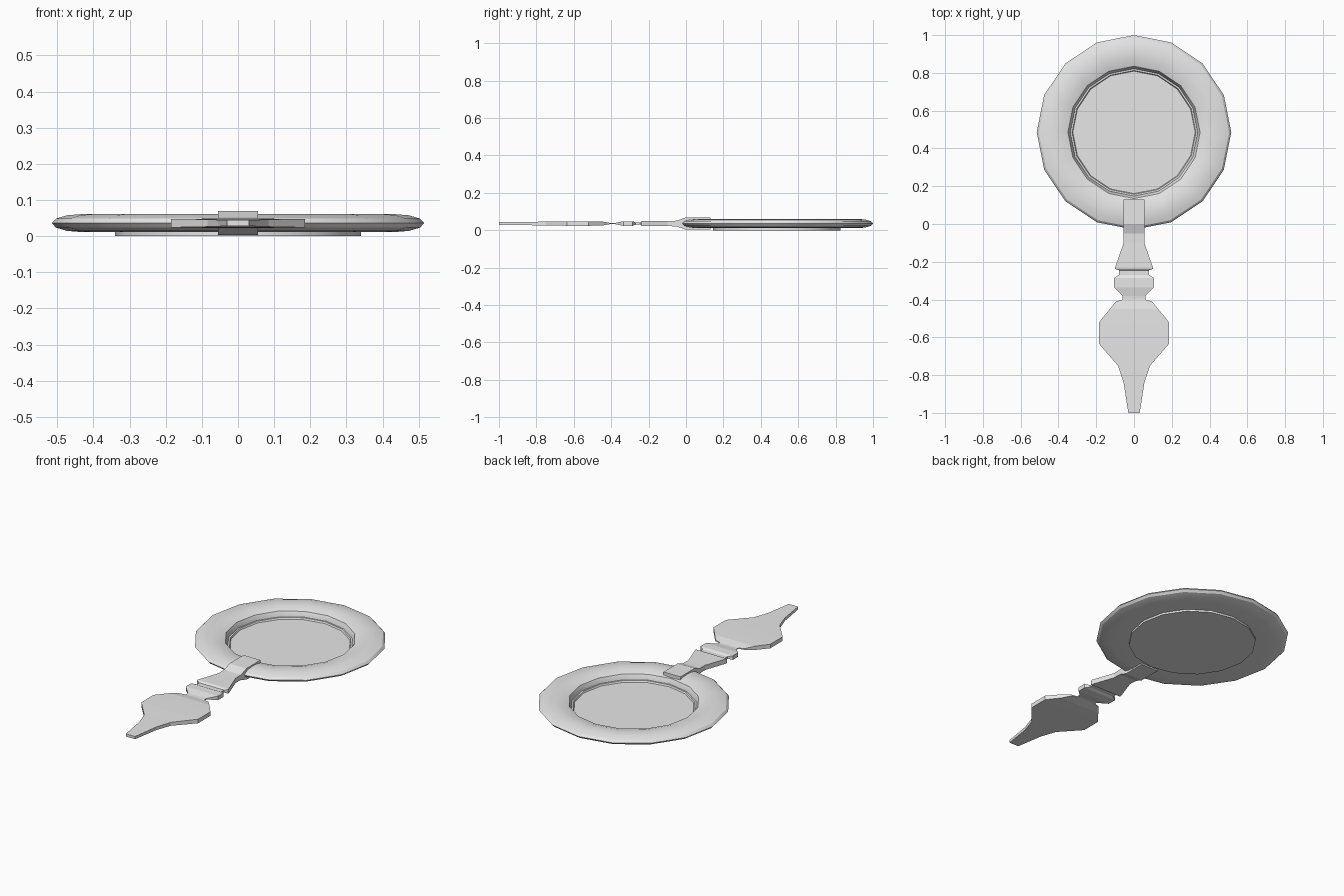
import bpy, bmesh
from math import sin, cos, pi, radians

cube = bpy.data.objects.get("Cube")
if cube:
    bpy.data.objects.remove(cube)

grey = bpy.data.materials.new("plain grey")
grey.use_nodes = True
COLOUR = (0.8, 0.8, 0.8, 1)
grey.diffuse_color = COLOUR
grey.node_tree.nodes["Principled BSDF"].inputs["Base Color"].default_value = COLOUR

SIDES = 16
CENTRE_Y = 0.485
MID_Z = 0.036


def finish(name, bm, smooth):
    bmesh.ops.recalc_face_normals(bm, faces=bm.faces)
    mesh = bpy.data.meshes.new(name)
    bm.to_mesh(mesh)
    bm.free()
    mesh.materials.append(grey)
    obj = bpy.data.objects.new(name, mesh)
    bpy.context.collection.objects.link(obj)
    if smooth:
        bpy.ops.object.select_all(action="DESELECT")
        obj.select_set(True)
        bpy.context.view_layer.objects.active = obj
        bpy.ops.object.shade_smooth_by_angle(angle=radians(30))
    return obj


def bridge(bm, a, b):
    n = len(a)
    for i in range(n):
        j = (i + 1) % n
        bm.faces.new((a[i], a[j], b[j], b[i]))


def lathe(name, profile, closed):
    """Spin (radius, z) points; closed joins last to first, else both ends are capped."""
    bm = bmesh.new()
    rings = [[bm.verts.new((r * cos(2 * pi * i / SIDES),
                            CENTRE_Y + r * sin(2 * pi * i / SIDES), z))
              for i in range(SIDES)] for r, z in profile]
    for a, b in zip(rings, rings[1:]):
        bridge(bm, a, b)
    if closed:
        bridge(bm, rings[-1], rings[0])
    else:
        bm.faces.new(rings[0])
        bm.faces.new(rings[-1])
    return finish(name, bm, True)


# Rounded frame: flattened oval outside, steep wall inside
oval = [(0.43 + 0.085 * cos(pi * k / 6), MID_Z + 0.025 * sin(pi * k / 6))
        for k in range(-3, 5)]
lathe("frame", oval + [(0.35, 0.046), (0.337, 0.018), (0.337, 0.011)], True)

# Backing plate with a narrow lip around the glass
lathe("mirror_plate", [(0.34, 0.0), (0.34, 0.018), (0.328, 0.018),
                       (0.324, 0.009)], False)

# Handle stations: y, half width, half thickness
stations = [
    (0.13, 0.055, 0.033), (0.0, 0.055, 0.033), (-0.05, 0.055, 0.015),
    (-0.10, 0.055, 0.014), (-0.23, 0.10, 0.014), (-0.238, 0.10, 0.012),
    (-0.245, 0.08, 0.006), (-0.27, 0.08, 0.006), (-0.285, 0.105, 0.012),
    (-0.335, 0.105, 0.012), (-0.38, 0.06, 0.003), (-0.40, 0.06, 0.002),
    (-0.41, 0.095, 0.004), (-0.45, 0.128, 0.011), (-0.52, 0.185, 0.012),
    (-0.635, 0.185, 0.012), (-0.75, 0.085, 0.010), (-0.84, 0.055, 0.009),
    (-1.0, 0.03, 0.008),
]
bm = bmesh.new()
loops = [[bm.verts.new((sx * w, y, MID_Z + sz * t))
          for sx, sz in ((-1, -1), (1, -1), (1, 1), (-1, 1))]
         for y, w, t in stations]
for a, b in zip(loops, loops[1:]):
    bridge(bm, a, b)
bm.faces.new(loops[0])
bm.faces.new(loops[-1])
finish("handle", bm, False)
